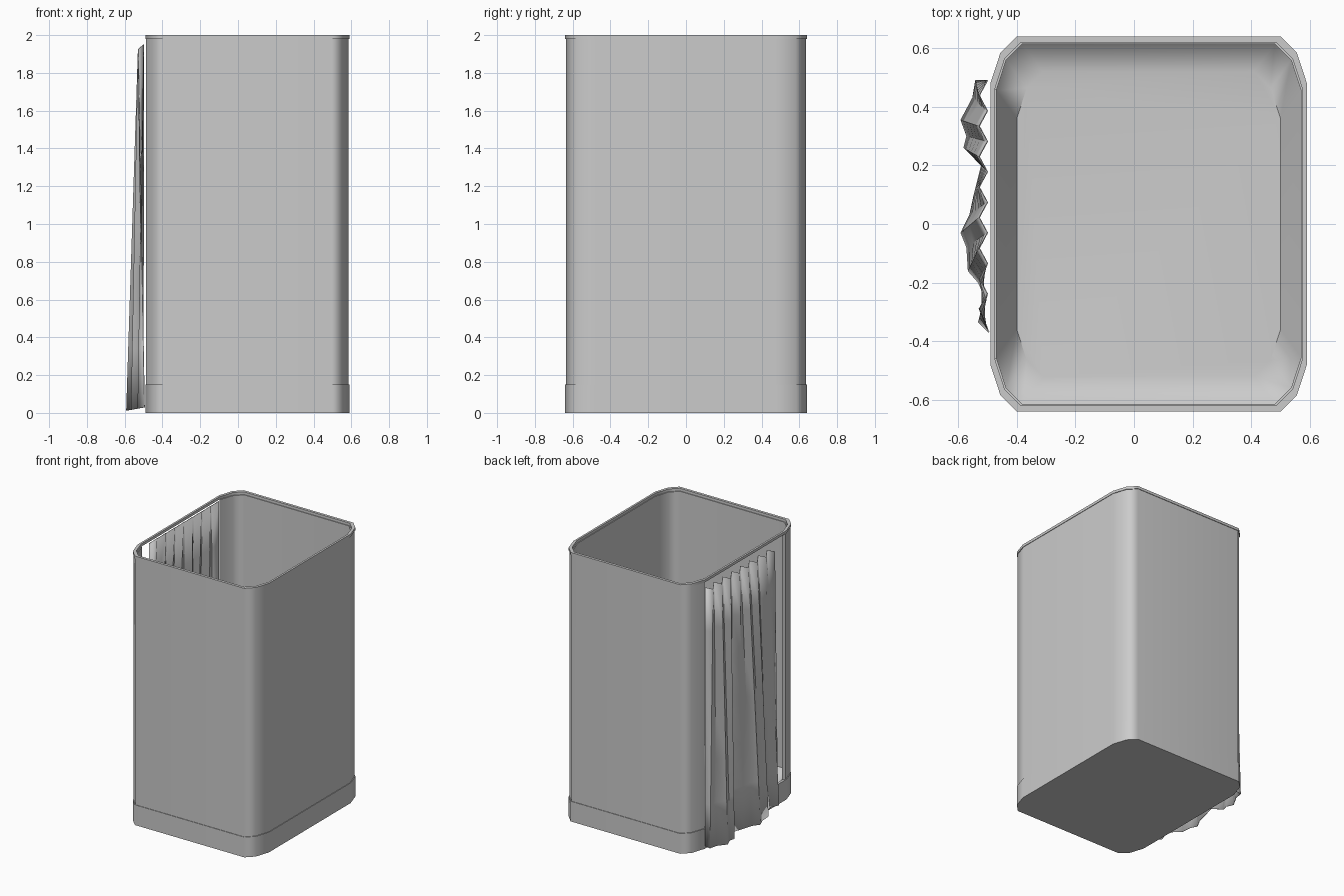
import bpy
import bmesh
import math
from mathutils import Vector

cube = bpy.data.objects.get("Cube")
if cube:
    bpy.data.objects.remove(cube, do_unlink=True)

# One plain grey for everything
grey = bpy.data.materials.new("light_grey")
grey.use_nodes = True
COLOUR = (0.6, 0.6, 0.6, 1)
grey.diffuse_color = COLOUR
grey.node_tree.nodes["Principled BSDF"].inputs["Base Color"].default_value = COLOUR

CENTRE_X = 0.05


def ring(hx, hy, z):
    """Rounded rectangle; the closing segment is the flat part of the -x side."""
    corner = [(hx, hy - 0.16), (hx - 0.034, hy - 0.056), (hx - 0.09, hy)]
    pts = [(-x, y) for x, y in corner]
    pts += [(x, y) for x, y in reversed(corner)]
    pts += [(x, -y) for x, y in corner]
    pts += [(-x, -y) for x, y in reversed(corner)]
    return [(x + CENTRE_X, y, z) for x, y in pts]


def finish(bm, name, angle):
    mesh = bpy.data.meshes.new(name)
    bm.to_mesh(mesh)
    bm.free()
    mesh.materials.append(grey)
    obj = bpy.data.objects.new(name, mesh)
    bpy.context.collection.objects.link(obj)
    bpy.ops.object.select_all(action="DESELECT")
    obj.select_set(True)
    bpy.context.view_layer.objects.active = obj
    bpy.ops.object.shade_smooth_by_angle(angle=math.radians(angle))
    return obj


def loft(name, rings, cyclic=False, doorway=False):
    """Skin a list of rings; cyclic closes the section, doorway leaves -x open."""
    bm = bmesh.new()
    rows = [[bm.verts.new(p) for p in r] for r in rings]
    n = len(rows[0])
    pairs = list(zip(rows, rows[1:]))
    if cyclic:
        pairs.append((rows[-1], rows[0]))
    else:
        bm.faces.new(rows[0])
        bm.faces.new(rows[-1])
    for a, b in pairs:
        for i in range(n - 1 if doorway else n):
            j = (i + 1) % n
            bm.faces.new((a[i], a[j], b[j], b[i]))
    if doorway:
        bm.faces.new([r[0] for r in rows])
        bm.faces.new([r[-1] for r in rows])
    bmesh.ops.recalc_face_normals(bm, faces=bm.faces)
    obj = finish(bm, name, 50)
    weighted = obj.modifiers.new("even_shading", "WEIGHTED_NORMAL")
    weighted.keep_sharp = True
    return obj


def band(name, outer, inner, low, high, doorway=False):
    return loft(name, [ring(*outer, low), ring(*outer, high),
                       ring(*inner, high), ring(*inner, low)], True, doorway)


OUTER, RIM_IN = (0.54, 0.64), (0.525, 0.62)
WALL_OUT, WALL_IN = (0.536, 0.636), (0.52, 0.615)
TRAY_TOP, WALL_TOP = 0.15, 1.98

# Tray with sloping sides down to a flat floor
loft("tray", [ring(*OUTER, 0), ring(*OUTER, TRAY_TOP),
              ring(*WALL_IN, TRAY_TOP), ring(0.45, 0.52, 0.03)])

# Three walls with an open doorway, and the rim over them
band("walls", WALL_OUT, WALL_IN, TRAY_TOP, WALL_TOP, doorway=True)
band("rim", OUTER, RIM_IN, WALL_TOP, 2)

# Pleated curtain: even folds at the top, flaring to loose folds at the hem
hem = [(-.50, .49), (-.54, .49), (-.55, .43), (-.59, .355), (-.57, .30),
       (-.58, .26), (-.52, .20), (-.545, .10), (-.56, .03), (-.59, -.03),
       (-.57, -.08), (-.565, -.16), (-.53, -.20), (-.505, -.26),
       (-.53, -.335), (-.495, -.37)]
ROWS = 6
bm = bmesh.new()
columns = []
for i, (x, y) in enumerate(hem):
    t = i / (len(hem) - 1)
    fold = i % 2
    top = Vector((-0.528 if fold else -0.5, 0.49 - 0.78 * t, 1.925 if fold else 1.95))
    bottom = Vector((x, y, 0.012 + 0.18 * (x + 0.59)))
    columns.append([bm.verts.new(top.lerp(bottom, r / ROWS)) for r in range(ROWS + 1)])
for a, b in zip(columns, columns[1:]):
    for r in range(ROWS):
        bm.faces.new((a[r], a[r + 1], b[r + 1], b[r]))
bmesh.ops.recalc_face_normals(bm, faces=bm.faces)
curtain = finish(bm, "curtain", 30)
cloth = curtain.modifiers.new("cloth_thickness", "SOLIDIFY")
cloth.thickness = 0.004
cloth.offset = 0
